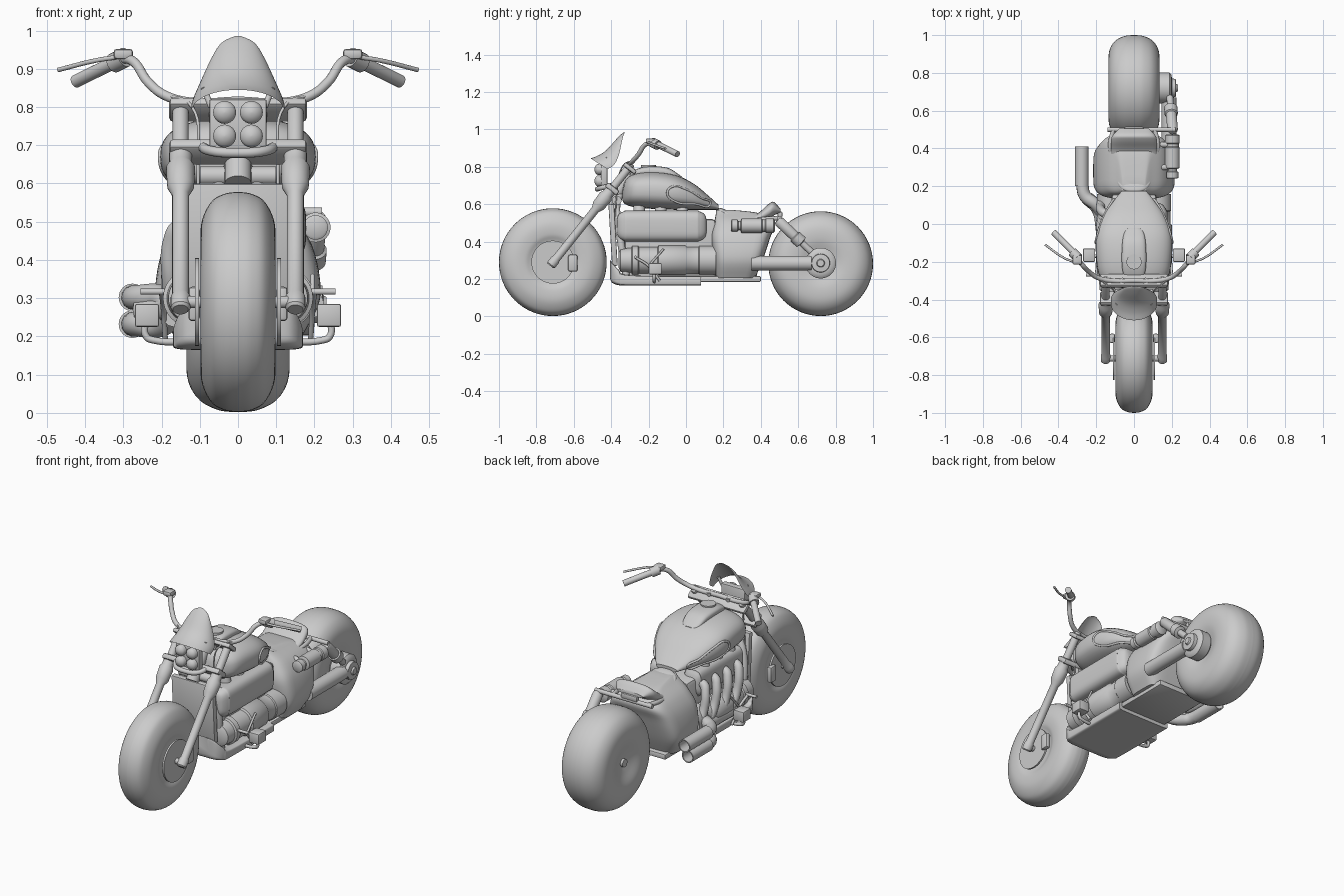
import bpy, bmesh, math
from mathutils import Vector

if "Cube" in bpy.data.objects:
    bpy.data.objects.remove(bpy.data.objects["Cube"])


def finish(ob, angle=40):
    bpy.ops.object.select_all(action='DESELECT')
    ob.select_set(True)
    bpy.context.view_layer.objects.active = ob
    if ob.type == 'CURVE':
        bpy.ops.object.convert(target='MESH')
    bpy.ops.object.shade_smooth_by_angle(angle=math.radians(angle))
    return ob


def add(name, bm):
    bmesh.ops.recalc_face_normals(bm, faces=bm.faces)
    me = bpy.data.meshes.new(name)
    bm.to_mesh(me)
    bm.free()
    ob = bpy.data.objects.new(name, me)
    bpy.context.collection.objects.link(ob)
    return finish(ob)


def smooth(pts, n=5):
    """Catmull-Rom interpolation of equal-length tuples."""
    pts = [Vector(p) for p in pts]
    ext = [pts[0]] + pts + [pts[-1]]
    out = []
    for a, b, c, d in zip(ext, ext[1:], ext[2:], ext[3:]):
        for i in range(n):
            t = i / n
            out.append(b + (c - a) * t / 2 + (a - b * 2.5 + c * 2 - d / 2) * t**2
                       + ((b - c) * 1.5 + (d - a) / 2) * t**3)
    return out + [pts[-1]]


def loft(name, rings, closed=True, thick=0):
    bm = bmesh.new()
    rows = [[bm.verts.new(p) for p in r] for r in rings]
    n = len(rows[0])
    for a, b in zip(rows, rows[1:]):
        for i in range(n if closed else n - 1):
            j = (i + 1) % n
            bm.faces.new((a[i], a[j], b[j], b[i]))
    if closed:
        bm.faces.new(rows[0])
        bm.faces.new(rows[-1])
    if thick:
        bmesh.ops.solidify(bm, geom=bm.faces[:], thickness=thick)
    return add(name, bm)


def oval(p, n=40):
    """Unit superellipse of exponent p."""
    angles = [2 * math.pi * i / n for i in range(n)]
    bend = lambda c: math.copysign(abs(c) ** (2 / p), c)
    return [(bend(math.cos(a)), bend(math.sin(a))) for a in angles]


def body(name, stations, p, x=0):
    """Loft along y through (y, half width, bottom, top)."""
    return loft(name, [[(x + w * u, y, (lo + hi) / 2 + v * (hi - lo) / 2) for u, v in oval(p)]
                       for y, w, lo, hi in smooth(stations)])


def lathe(name, a, b, profile, n=40):
    """Revolve (fraction along a-b, radius) about the line a-b."""
    a, b = Vector(a), Vector(b)
    q = (b - a).to_track_quat('Z', 'Y')
    return loft(name, [[a.lerp(b, t) + q @ Vector((r * math.cos(k * math.tau / n),
                r * math.sin(k * math.tau / n), 0)) for k in range(n)] for t, r in profile])


def rod(name, a, b, r, n=24):
    return lathe(name, a, b, [(0, r), (1, r)], n)


def tube(name, pts, r, cyclic=False):
    cu = bpy.data.curves.new(name, 'CURVE')
    cu.dimensions = '3D'
    cu.bevel_depth, cu.bevel_resolution, cu.resolution_u = r, 4, 8
    cu.use_fill_caps = True
    sp = cu.splines.new('BEZIER')
    sp.bezier_points.add(len(pts) - 1)
    sp.use_cyclic_u = cyclic
    for bp, p in zip(sp.bezier_points, pts):
        bp.co = p
        bp.handle_left_type = bp.handle_right_type = 'AUTO'
    ob = bpy.data.objects.new(name, cu)
    bpy.context.collection.objects.link(ob)
    return finish(ob)


def box(name, lo, hi, bevel=0.006, tilt=0):
    lo, hi = Vector(lo), Vector(hi)
    bm = bmesh.new()
    bmesh.ops.create_cube(bm, size=1)
    bmesh.ops.scale(bm, vec=hi - lo, verts=bm.verts)
    bmesh.ops.bevel(bm, geom=bm.edges[:], offset=bevel, segments=2, affect='EDGES', profile=0.5)
    ob = add(name, bm)
    ob.location = (lo + hi) / 2
    ob.rotation_euler.x = tilt
    return ob


# Wheels: half profile of (x, radius), mirrored
def wheel(name, y, z, half):
    prof = [(x, max(r, 0.002)) for x, r in smooth(half, 6)]
    prof += [(-x, r) for x, r in prof[-2::-1]]
    lathe(name, (0, y, z), (1, y, z), prof, 64)


FY, FZ, RY, RZ = -0.712, 0.29, 0.72, 0.282
wheel("front_wheel", FY, FZ, [(.075, 0), (.08, .1), (.096, .15), (.095, .21), (.07, .262), (.035, .283), (0, .288)])
wheel("rear_wheel", RY, RZ, [(.1, 0), (.115, .06), (.134, .13), (.13, .2), (.1, .249), (.05, .275), (0, .28)])
rod("front_axle", (-.16, FY, FZ), (.16, FY, FZ), .016)
rod("rear_axle_cap", (-.12, RY, RZ), (-.09, RY, RZ), .022)

# Forks, brake discs and front controls on both sides
def fork(t, x):
    return (x, -.725 + .435 * t, .27 + .545 * t)

for s, side in ((1, "left"), (-1, "right")):
    x = .15 * s
    lathe(side + "_fork", fork(0, x), fork(1, x),
          [(0, .02), (.01, .026), (.06, .026), (.07, .022), (.55, .022), (.59, .035), (.68, .038),
           (.7, .03), (.74, .03), (.75, .021), (.98, .021), (1, .017)])
    rod(side + "_brake_disc", (.102 * s, FY, FZ), (.112 * s, FY, FZ), .115, 48)
    box(side + "_caliper", (s * .115 - .015, -.63, .24), (s * .115 + .015, -.58, .33), .01)
    tube(side + "_handlebar", [(.0, -.3, .815), (s * .12, -.3, .812), (s * .19, -.285, .83),
         (s * .235, -.255, .865), (s * .275, -.215, .92), (s * .315, -.165, .925)], .0125)
    rod(side + "_grip", (s * .30, -.17, .928), (s * .425, -.045, .867), .017)
    rod(side + "_switch_housing", (s * .295, -.18, .93), (s * .325, -.15, .915), .026)
    box(side + "_fluid_reservoir", (s * .3 - .025, -.215, .925), (s * .3 + .025, -.165, .952), .008)
    tube(side + "_hand_lever", [(s * .32, -.2, .93), (s * .37, -.18, .922), (s * .47, -.11, .897)], .006)
    rod(side + "_bar_riser", (s * .06, -.31, .76), (s * .06, -.3, .82), .016)
    tube(side + "_cable", [(s * .2, -.28, .835), (s * .12, -.34, .8), (s * .105, -.37, .66), (s * .11, -.38, .45)], .004)
    tube(side + "_neck_tube", [(0, -.35, .66), (s * .05, -.37, .6), (s * .11, -.36, .48), (s * .12, -.32, .22)], .02)
    tube(side + "_peg_bracket", [(s * .1, -.17, .19), (s * .22, -.17, .19), (s * .24, -.17, .2), (s * .24, -.17, .25)], .009)
    box(side + "_foot_peg", (s * .238 - .032, -.2, .225), (s * .238 + .032, -.13, .285))
    tube(side + "_foot_lever", [(s * .19, -.14, .19), (s * .195, -.2, .27), (s * .2, -.27, .315)], .007)
    rod(side + "_foot_lever_tip", (s * .18, -.27, .317), (s * .255, -.27, .317), .008)
    tube(side + "_lever_link", [(s * .195, -.2, .27), (s * .195, -.12, .36)], .006)

# Steering yokes and headstock
TILT = -math.atan2(.435, .545)
box("lower_yoke", (-.18, -.435, .667), (.18, -.355, .697), .01, TILT)
box("upper_yoke", (-.18, -.34, .78), (.18, -.26, .805), .01, TILT)
rod("headstock", (0, -.41, .6), (0, -.28, .79), .035)
rod("neck_crossbar", (-.1, -.37, .62), (.1, -.37, .62), .025)

# Headlight cluster
box("headlight_panel", (-.075, -.455, .69), (.075, -.42, .82))
tube("headlight_shelf", [(-.1, -.4, .7), (-.07, -.46, .685), (0, -.475, .68), (.07, -.46, .685), (.1, -.4, .7)], .013)
for i in range(4):
    lx, lz = (.035, -.035)[i % 2], (.724, .786)[i // 2]
    lathe("headlamp", (lx, -.43, lz), (lx, -.49, lz), [(0, .03), (.7, .03), (.85, .024), (.96, .012), (1, .002)], 24)
for s in (1, -1):
    rod("cowl_stay", (s * .07, -.43, .8), (s * .09, -.42, .85), .008)

# Flyscreen cowl: (front y, front z, edge half width, edge y, edge z)
screen = smooth([(-.51, .845, .122, -.42, .787), (-.47, .86, .12, -.385, .81), (-.425, .89, .1, -.36, .86),
                 (-.375, .945, .07, -.345, .925), (-.345, .975, .045, -.335, .965), (-.33, .986, .012, -.328, .983)])
rows = []
for cy, cz, w, ey, ez in screen:
    arc = [math.pi * (i / 24 - .5) for i in range(25)]
    rows.append([(w * math.sin(a), ey + (cy - ey) * math.cos(a), ez + (cz - ez) * math.cos(a)) for a in arc])
loft("flyscreen_cowl", rows, False, .006)

# Fuel tank with filler console and side outlines
TP = 2.6
tank = [(-.34, .05, .62, .67), (-.325, .12, .6, .725), (-.28, .18, .585, .76), (-.18, .2, .575, .772),
        (-.06, .2, .57, .757), (.04, .165, .57, .71), (.12, .11, .57, .645), (.175, .065, .57, .595)]
body("fuel_tank", tank, TP)
body("tank_console", [(-.28, .035, .75, .77), (-.27, .055, .75, .785), (-.2, .065, .75, .803),
                      (-.1, .062, .74, .795), (-.04, .05, .72, .76), (-.02, .03, .72, .745)], 3)
rod("filler_cap", (0, -.2, .79), (0, -.2, .81), .04, 32)


def tank_side(y, z):
    st = min(smooth(tank, 20), key=lambda q: abs(q[0] - y))
    v = abs((z - (st[2] + st[3]) / 2) / ((st[3] - st[2]) / 2))
    return st[1] * max(1 - min(v, 1) ** TP, 0) ** (1 / TP)


outline = [(-.1, .66), (-.07, .695), (0, .68), (.08, .635), (.13, .6), (.05, .6), (-.06, .615)]
for s in (1, -1):
    tube("tank_side_trim", [(s * tank_side(y, z), y, z) for y, z in outline], .006, True)

# Seat and rear bodywork
body("seat", [(.17, .035, .55, .58), (.2, .08, .53, .575), (.3, .115, .5, .535), (.38, .122, .5, .55),
              (.44, .122, .52, .6), (.47, .112, .54, .612), (.505, .08, .555, .575)], 2.6)
shell = smooth([(.205, .17, .16, .37), (.3, .215, .15, .41), (.42, .2, .135, .45), (.5, .155, .15, .475),
                (.55, .09, .16, .4), (.57, .06, .16, .24)])
loft("rear_side_panels", [[(w * u, (a + b) / 2 + v * (b - a) / 2, z) for u, v in oval(5)] for z, w, a, b in shell])
rod("tail_crossbar", (-.14, .5, .525), (.22, .5, .525), .012)
for s in (1, -1):
    tube("tail_rail", [(s * .1, .3, .5), (s * .125, .42, .52), (s * .11, .5, .525)], .012)
box("tail_lamp", (-.05, .49, .53), (.05, .515, .56))

# Engine, radiator and belly pan
box("engine_block", (-.12, -.33, .2), (.12, .16, .52), .02)
body("rocker_cover", [(-.37, .03, .45, .515), (-.36, .05, .42, .545), (-.33, .068, .403, .562), (-.29, .073, .4, .566),
                      (.03, .073, .4, .566), (.07, .068, .403, .562), (.1, .05, .42, .545), (.11, .03, .45, .515)], 3.5, .105)
body("right_rocker_cover", [(-.33, .02, .46, .5), (-.31, .05, .42, .55), (-.27, .055, .41, .56), (.03, .055, .41, .56),
                            (.07, .05, .42, .55), (.09, .02, .46, .5)], 3.5, -.09)
for y in (-.25, -.135, -.02):
    for s in (1, -1):
        rod("intake_runner", (s * .1, y, .54), (s * .08, y, .61), .032)
for s in (1, -1):
    lathe("lower_cylinder", (s * .12, -.36, .3), (s * .12, .16, .3),
          [(0, .04), (.02, .062), (.13, .066), (.14, .076), (.2, .076), (.21, .07), (.4, .07), (.41, .08), (.68, .08),
           (.7, .072), (.82, .072), (.83, .077), (1, .077)])
box("radiator", (-.13, -.405, .27), (.13, -.375, .6), .005, .06)
body("belly_pan", [(-.405, .1, .2, .3), (-.395, .14, .18, .29), (-.36, .165, .167, .25), (-.3, .17, .165, .22),
                   (.08, .17, .165, .215)], 8)
box("rear_belly_plate", (-.15, .07, .185), (.15, .4, .215))

# Exhaust on the right side
for i in range(4):
    y = -.25 + .1 * i
    tube("exhaust_header", [(-.1, y, .47), (-.15, y + .005, .485), (-.172, y + .02, .45),
         (-.175, y + .05, .34), (-.17, y + .1, .27)], .024)
tube("exhaust_collector", [(-.165, -.18, .26), (-.17, 0, .265), (-.19, .08, .27), (-.25, .14, .27)], .036)
for name, z, y in (("upper_silencer", .302, .41), ("lower_silencer", .232, .38)):
    tube(name + "_bend", [(-.17, .05, .27), (-.2, .1, z), (-.26, .15, z), (-.275, .22, z)], .033)
    lathe(name, (-.276, .2, z), (-.276, y, z), [(0, .036), (1, .036), (1, .03), (.5, .03)], 32)

# Single-sided swingarm, hub, shock and canister on the left
rod("swingarm", (.185, .35, .285), (.185, .67, .285), .039)
lathe("swingarm_hub", (.12, RY, .285), (.232, RY, .285),
      [(0, .07), (.1, .082), (.6, .082), (.7, .07), (.72, .05), (.9, .048), (.92, .022), (1, .018)])
lathe("rear_shock", (.205, .49, .515), (.19, .67, .345),
      [(0, .022), (.05, .028), (.5, .028), (.52, .035), (.7, .035), (.72, .018), (1, .018)])
lathe("side_canister", (.203, .24, .485), (.203, .475, .485),
      [(0, .025), (.02, .032), (.15, .032), (.17, .024), (.22, .024), (.24, .039), (.7, .039), (.72, .034),
       (.78, .034), (.8, .039), (.97, .039), (1, .03)])
for y in (.3, .42):
    rod("canister_mount", (.1, y, .5), (.2, y, .49), .015)
